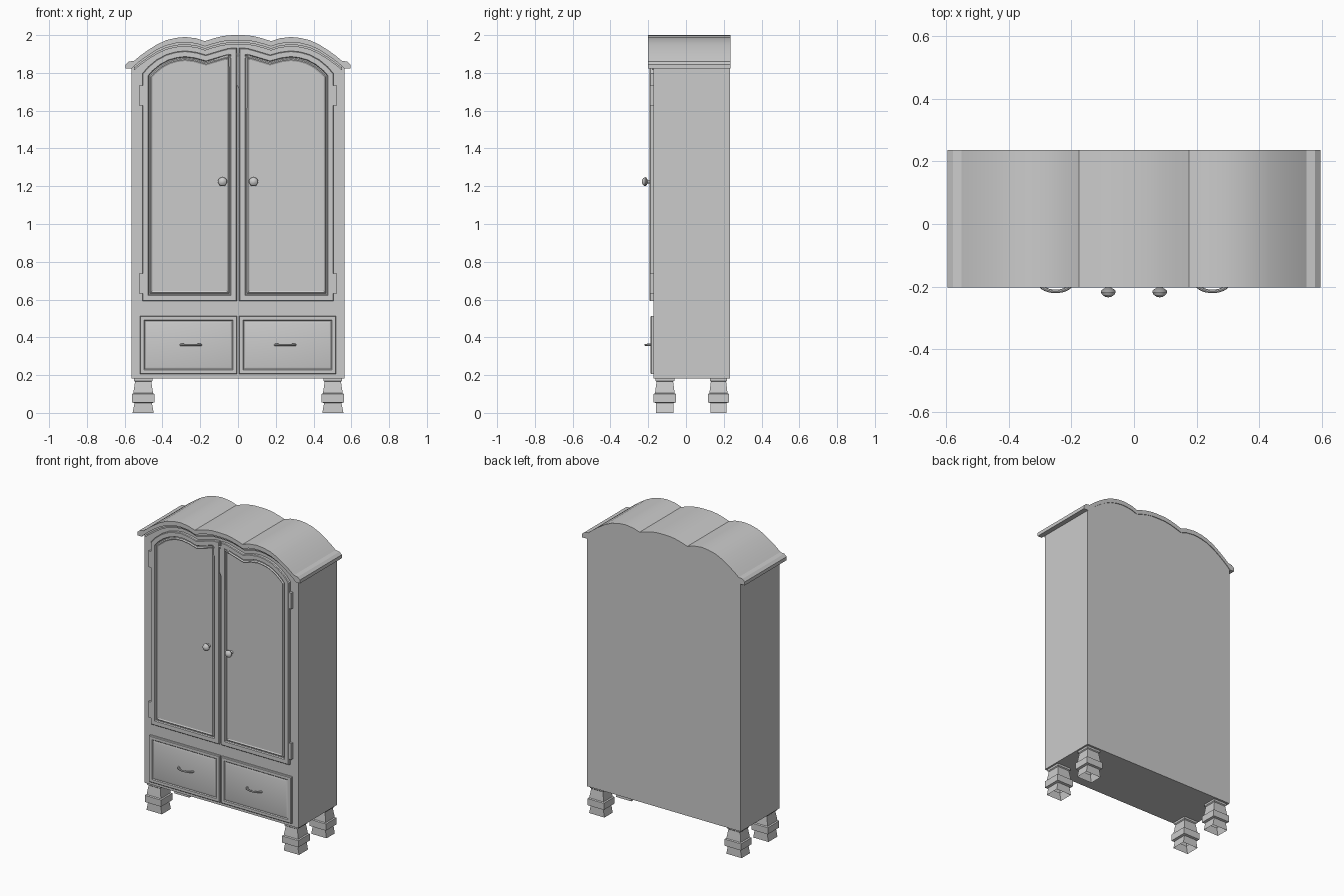
import bpy, bmesh, math
from mathutils import Vector

if "Cube" in bpy.data.objects:
    bpy.data.objects.remove(bpy.data.objects["Cube"])


def finish(name, bm, smooth=True):
    bmesh.ops.recalc_face_normals(bm, faces=bm.faces)
    me = bpy.data.meshes.new(name)
    bm.to_mesh(me)
    bm.free()
    ob = bpy.data.objects.new(name, me)
    bpy.context.collection.objects.link(ob)
    if smooth:
        bpy.ops.object.select_all(action='DESELECT')
        ob.select_set(True)
        bpy.context.view_layer.objects.active = ob
        bpy.ops.object.shade_smooth_by_angle(angle=math.radians(25))
    return ob


def prism(name, outline, y0, y1, steps=()):
    """Extrude an (x, z) outline from y1 to the front y0, then inset the front in (inset, dy) steps."""
    bm = bmesh.new()
    back = [bm.verts.new((x, y1, z)) for x, z in outline]
    front = [bm.verts.new((x, y0, z)) for x, z in outline]
    n = len(outline)
    for i in range(n):
        j = (i + 1) % n
        bm.faces.new((back[i], back[j], front[j], front[i]))
    bm.faces.new(back)
    face = bm.faces.new(front[::-1])
    bmesh.ops.recalc_face_normals(bm, faces=bm.faces)
    for inset, dy in steps:
        bmesh.ops.inset_region(bm, faces=[face], thickness=inset, use_even_offset=True)
        for v in face.verts:
            v.co.y += dy
    return finish(name, bm)


def rect(x0, x1, z0, z1):
    return [(x0, z0), (x1, z0), (x1, z1), (x0, z1)]


def mirrored(half):
    """Half curve from the centre outwards -> full curve, left to right."""
    return [(-x, z) for x, z in half[:0:-1]] + half


def dropped(pts, d):
    return [(x, z - d) for x, z in pts]


# scalloped crown line, centre to right end
crown = [(0, 2.0), (0.05, 1.999), (0.09, 1.993), (0.135, 1.981), (0.175, 1.968),
         (0.22, 1.983), (0.28, 1.99), (0.33, 1.985), (0.38, 1.973), (0.43, 1.95),
         (0.48, 1.918), (0.52, 1.889), (0.55, 1.864)]

# carcass
top = mirrored(dropped(crown, 0.022) + [(0.563, 1.83)])
prism("carcass", [(0.563, 0.183), (-0.563, 0.183)] + top, -0.172, 0.232)

# cornice with side lips, and two stepped mouldings under its front edge
upper = mirrored(crown + [(0.578, 1.86), (0.595, 1.845), (0.595, 1.822), (0.563, 1.822)])
prism("cornice", upper + mirrored(dropped(crown, 0.028))[::-1], -0.202, 0.236)
for name, a, b, y in (("cornice_cove", 0.026, 0.04, -0.19), ("cornice_bead", 0.038, 0.05, -0.181)):
    prism(name, mirrored(dropped(crown, a)) + mirrored(dropped(crown, b))[::-1], y, -0.16)

# door top line, centre edge to hinge edge
door_top = [(0.006, 1.932), (0.05, 1.93), (0.10, 1.916), (0.17, 1.895), (0.22, 1.909),
            (0.28, 1.917), (0.33, 1.911), (0.38, 1.897), (0.43, 1.87), (0.475, 1.833),
            (0.506, 1.797)]
door_steps = [(0.004, -0.004), (0.026, 0), (0.004, 0.008), (0.006, 0), (0.006, -0.007), (0.008, 0.004)]
drawer_steps = [(0.004, -0.004), (0.018, 0), (0.005, 0.005), (0.012, -0.004)]


def lathe(name, profile, centre, seg=20):
    """Spin (radius, y) profile around the y axis."""
    bm = bmesh.new()
    vs = [bm.verts.new((r, y, 0)) for r, y in profile]
    es = [bm.edges.new(p) for p in zip(vs, vs[1:])]
    bmesh.ops.spin(bm, geom=vs + es, cent=(0, 0, 0), axis=(0, 1, 0),
                   angle=math.tau, steps=seg, use_duplicate=False)
    bmesh.ops.remove_doubles(bm, verts=bm.verts, dist=0.0002)
    bmesh.ops.translate(bm, verts=bm.verts, vec=centre)
    return finish(name, bm)


def pull(name, cx, z):
    """Bowed drawer pull: an elliptical section swept along an arc."""
    bm = bmesh.new()
    rings = []
    for i in range(15):
        a = math.pi * i / 14
        p = Vector((cx - 0.052 * math.cos(a), -0.184 - 0.031 * math.sin(a), z))
        t = Vector((0.052 * math.sin(a), -0.031 * math.cos(a), 0)).normalized()
        side = Vector((-t.y, t.x, 0))
        r = 0.0075 - 0.002 * math.sin(a)
        rings.append([bm.verts.new(p + side * r * math.cos(k * math.tau / 8)
                                   + Vector((0, 0, r * math.sin(k * math.tau / 8))))
                      for k in range(8)])
    for a, b in zip(rings, rings[1:]):
        for k in range(8):
            bm.faces.new((a[k], a[(k + 1) % 8], b[(k + 1) % 8], b[k]))
    bm.faces.new(rings[0])
    bm.faces.new(rings[-1])
    return finish(name, bm)


def leg(name, cx, cy, k):
    """Square leg stacked from (z, half width x, half width y) sections."""
    sections = [(0, 0.056, 0.047), (0.052, 0.046, 0.046), (0.056, 0.06, 0.06),
                (0.1, 0.06, 0.06), (0.104, 0.052, 0.052), (0.12, 0.05, 0.05),
                (0.165, 0.043, 0.044), (0.17, 0.049, 0.05), (0.185, 0.049, 0.05)]
    bm = bmesh.new()
    rings = [[bm.verts.new((cx + sx * hx, cy + sy * hy * k, z))
              for sx, sy in ((-1, -1), (1, -1), (1, 1), (-1, 1))]
             for z, hx, hy in sections]
    for a, b in zip(rings, rings[1:]):
        for i in range(4):
            j = (i + 1) % 4
            bm.faces.new((a[i], a[j], b[j], b[i]))
    bm.faces.new(rings[-1])
    return finish(name, bm, smooth=False)


for side, s in (("left", -1), ("right", 1)):
    # door with arched panel
    outline = [(s * x, z) for x, z in door_top + [(0.506, 0.592), (0.006, 0.592)]]
    prism(side + "_door", outline, -0.188, -0.165, door_steps)
    # hinges
    for pos, z0 in (("lower", 0.632), ("upper", 1.628)):
        prism(f"{side}_{pos}_hinge", rect(*sorted((s * 0.498, s * 0.523)), z0, z0 + 0.106),
              -0.191, -0.165)
    # door knob
    lathe(side + "_knob", [(0.0, -0.234), (0.01, -0.232), (0.019, -0.226), (0.024, -0.217),
                           (0.022, -0.211), (0.011, -0.204), (0.009, -0.196), (0.015, -0.18)],
          (s * 0.082, 0, 1.224))
    # drawer front and pull
    prism(side + "_drawer", rect(*sorted((s * 0.005, s * 0.52)), 0.205, 0.513),
          -0.183, -0.165, drawer_steps)
    pull(side + "_drawer_pull", s * 0.25, 0.36)
    # legs
    leg(side + "_front_leg", s * 0.502, -0.112, 1.0)
    leg(side + "_back_leg", s * 0.502, 0.172, 0.92)
